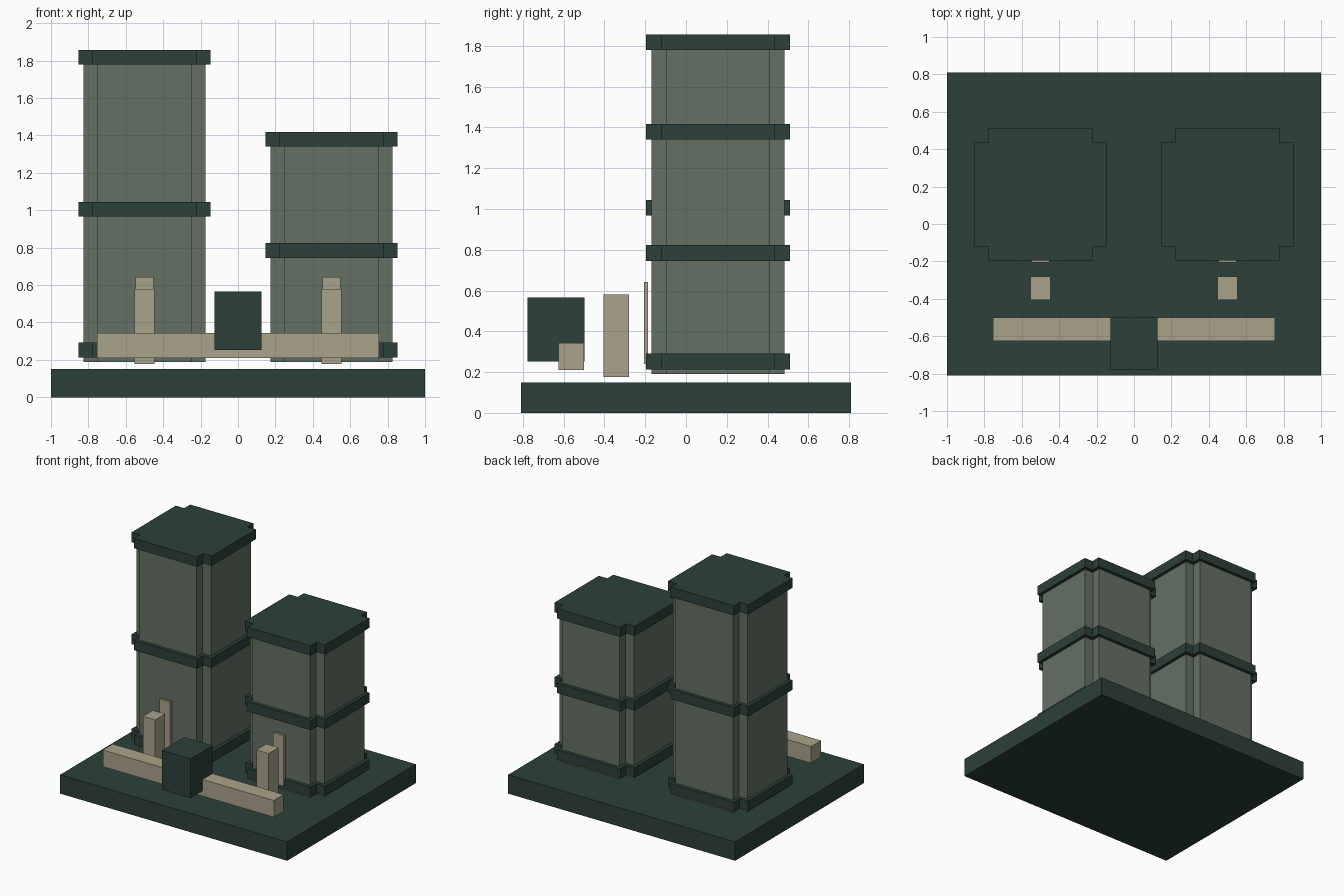
import bpy
import bmesh

default = bpy.data.objects.get("Cube")
if default:
    bpy.data.objects.remove(default, do_unlink=True)


def material(name, rgb):
    mat = bpy.data.materials.new(name)
    mat.use_nodes = True
    color = (*rgb, 1)
    mat.diffuse_color = color
    mat.node_tree.nodes["Principled BSDF"].inputs["Base Color"].default_value = color
    return mat


DARK = material("dark_green", (0.025, 0.051, 0.042))
SAGE = material("sage_grey", (0.127, 0.162, 0.127))
SAND = material("sand", (0.402, 0.366, 0.254))


def prism(name, outline, z0, z1, mat):
    """Extrude a flat counter-clockwise outline from z0 up to z1."""
    bm = bmesh.new()
    base = bm.faces.new([bm.verts.new((x, y, z0)) for x, y in outline])
    top = bmesh.ops.extrude_face_region(bm, geom=[base], use_keep_orig=True)["geom"]
    for v in top:
        if isinstance(v, bmesh.types.BMVert):
            v.co.z = z1
    bmesh.ops.recalc_face_normals(bm, faces=bm.faces)
    mesh = bpy.data.meshes.new(name)
    bm.to_mesh(mesh)
    bm.free()
    mesh.materials.append(mat)
    obj = bpy.data.objects.new(name, mesh)
    bpy.context.scene.collection.objects.link(obj)
    return obj


def box(name, x0, x1, y0, y1, z0, z1, mat):
    return prism(name, [(x0, y0), (x1, y0), (x1, y1), (x0, y1)], z0, z1, mat)


def notched_square(cx, cy, half, notch):
    """Square outline with a small square cut from each corner."""
    a, b = half, half - notch
    corner = [(a, -b), (a, b), (b, b)]
    points = []
    for _ in range(4):
        points += corner
        corner = [(-y, x) for x, y in corner]
    return [(cx + x, cy + y) for x, y in points]


# Ground slab
box("base_slab", -1, 1, -0.81, 0.81, 0, 0.15, DARK)

# Towers with ledges, entrance panel and post
TOWER_Y = 0.157
BAND = 0.078
for side, x, ledges in (("right", -0.5, (0.214, 0.967, 1.779)),
                        ("left", 0.5, (0.214, 0.746, 1.34))):
    prism(f"{side}_tower_body", notched_square(x, TOWER_Y, 0.327, 0.075),
          0.19, ledges[-1] + BAND / 2, SAGE)
    for level, z in zip(("lower", "middle", "roof"), ledges):
        prism(f"{side}_tower_{level}_ledge",
              notched_square(x, TOWER_Y, 0.353, 0.075), z, z + BAND, DARK)
    box(f"{side}_door_panel", x - 0.047, x + 0.047, -0.206, -0.186, 0.24, 0.643, SAND)
    box(f"{side}_entrance_post", x - 0.054, x + 0.054, -0.405, -0.28, 0.177, 0.58, SAND)

# Front wall and gatehouse
box("front_wall", -0.753, 0.753, -0.625, -0.5, 0.21, 0.343, SAND)
box("gatehouse", -0.126, 0.126, -0.777, -0.499, 0.252, 0.565, DARK)
